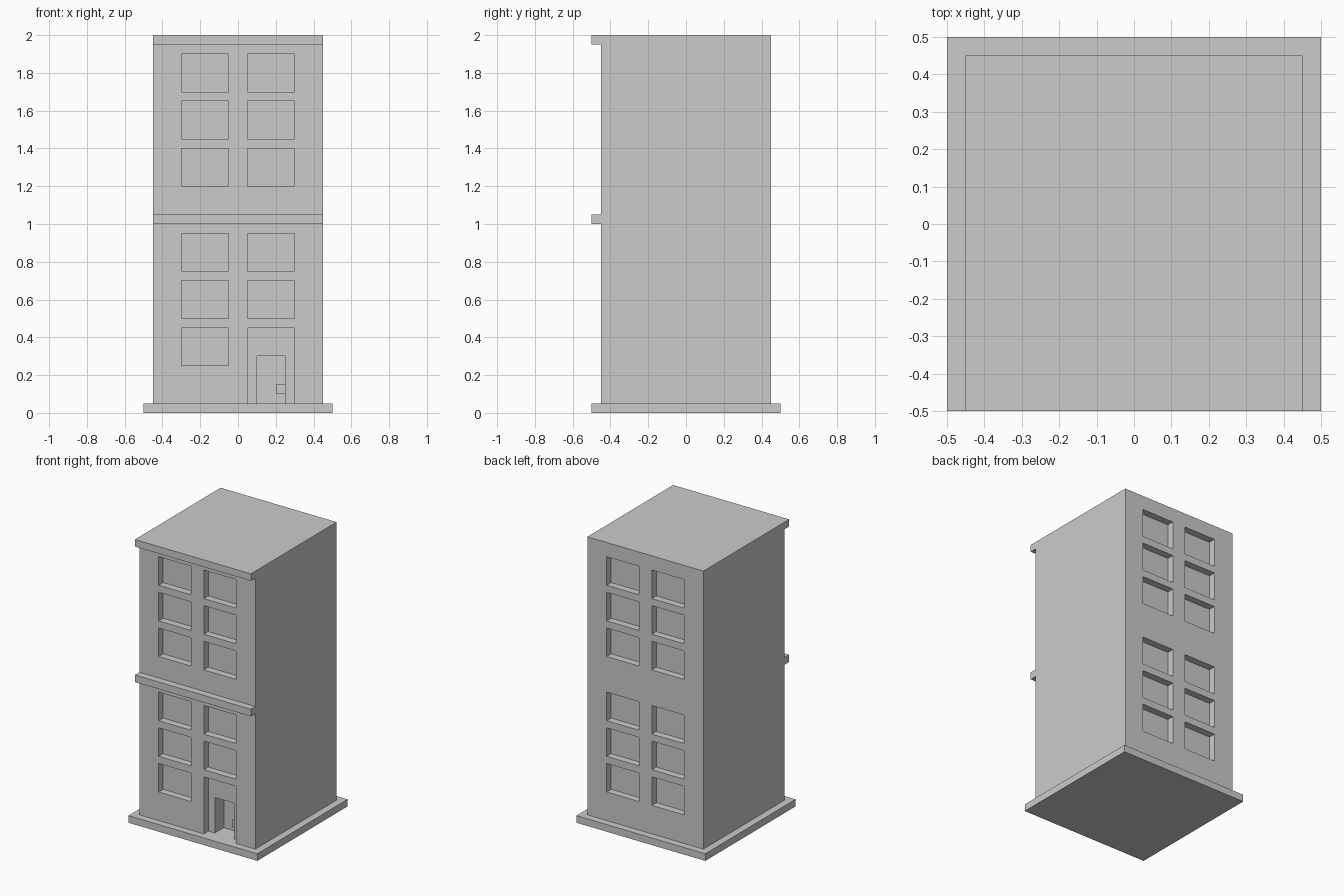
import bpy, bmesh
from mathutils import Matrix, Vector

if "Cube" in bpy.data.objects:
    bpy.data.objects.remove(bpy.data.objects["Cube"])


def finish(name, bm):
    bmesh.ops.recalc_face_normals(bm, faces=bm.faces)
    mesh = bpy.data.meshes.new(name)
    bm.to_mesh(mesh)
    bm.free()
    obj = bpy.data.objects.new(name, mesh)
    bpy.context.collection.objects.link(obj)
    return obj


def boxes(name, bounds):
    # One object from any number of (x0, x1, y0, y1, z0, z1) boxes
    bm = bmesh.new()
    for x0, x1, y0, y1, z0, z1 in bounds:
        centre = Vector((x0 + x1, y0 + y1, z0 + z1)) / 2
        size = Matrix.Diagonal((x1 - x0, y1 - y0, z1 - z0, 1))
        bmesh.ops.create_cube(bm, size=1, matrix=Matrix.Translation(centre) @ size)
    return finish(name, bm)


def cut(target, cutter):
    cutter.hide_render = True
    mod = target.modifiers.new("cut", 'BOOLEAN')
    mod.operation = 'DIFFERENCE'
    mod.solver = 'EXACT'
    mod.object = cutter
    bpy.context.view_layer.objects.active = target
    bpy.ops.object.modifier_apply(modifier=mod.name)
    bpy.data.objects.remove(cutter)


# Base slab
boxes("base_slab", [(-0.5, 0.5, -0.5, 0.5, 0, 0.05)])

# Walls: side profile (y, z) with mid ledge and cornice, extruded across x
profile = [(0.45, 0.05), (0.45, 2), (-0.5, 2), (-0.5, 1.95), (-0.45, 1.95),
           (-0.45, 1.05), (-0.5, 1.05), (-0.5, 1), (-0.45, 1), (-0.45, 0.05)]
bm = bmesh.new()
face = bm.faces.new([bm.verts.new((-0.45, y, z)) for y, z in profile])
side = bmesh.ops.extrude_face_region(bm, geom=[face])["geom"]
bmesh.ops.translate(bm, vec=(0.9, 0, 0),
                    verts=[v for v in side if isinstance(v, bmesh.types.BMVert)])
walls = finish("walls", bm)

# Window recesses front and back; the doorway alcove replaces one front window
recesses = [(0.05, 0.3, -0.6, -0.4, 0, 0.45)]
for z in (0.25, 0.5, 0.75, 1.2, 1.45, 1.7):
    for x in (-0.3, 0.05):
        recesses.append((x, x + 0.25, 0.4, 0.6, z, z + 0.2))
        if not (x > 0 and z == 0.25):
            recesses.append((x, x + 0.25, -0.6, -0.4, z, z + 0.2))
cut(walls, boxes("recess_cutter", recesses))

# Deeper door opening inside the alcove
cut(walls, boxes("door_cutter", [(0.1, 0.25, -0.5, -0.3, 0, 0.3)]))

# Door handle
boxes("door_handle", [(0.2, 0.25, -0.35, -0.3, 0.1, 0.15)])
